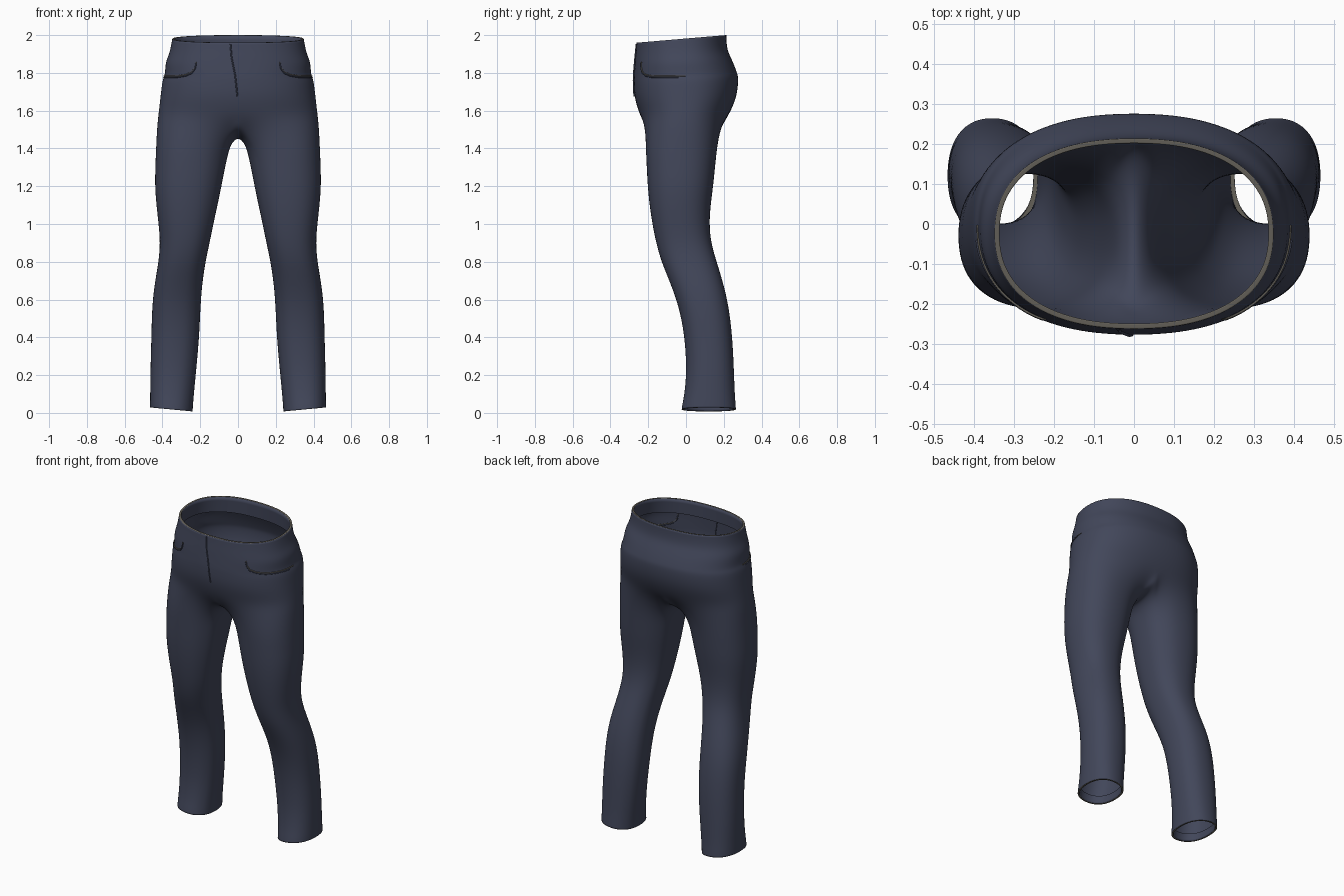
import bpy, bmesh
from math import sin, cos, radians, pi, copysign

if "Cube" in bpy.data.objects:
    bpy.data.objects.remove(bpy.data.objects["Cube"])

def material(name, rgb):
    m = bpy.data.materials.new(name)
    m.diffuse_color = (*rgb, 1)
    m.use_nodes = True
    m.node_tree.nodes["Principled BSDF"].inputs["Base Color"].default_value = m.diffuse_color
    return m

DENIM = material("navy denim", (0.054, 0.062, 0.102))
EDGE = material("grey brown edge", (0.13, 0.12, 0.10))

# Cross-sections from the waist down: z, half width, front y, back y
HIPS = [(1.885, .352, -.252, .208), (1.982, .338, -.250, .203),
        (1.982, .350, -.263, .215), (1.94, .357, -.266, .216),
        (1.90, .367, -.270, .222), (1.86, .384, -.273, .242),
        (1.82, .387, -.276, .260), (1.785, .390, -.278, .273),
        (1.765, .401, -.278, .278), (1.71, .408, -.277, .276),
        (1.65, .415, -.268, .262), (1.58, .423, -.247, .230)]
# Leg sections: z, inner x, outer x, front y, back y
LEGS = [(1.40, .046, .436, -.215, .166), (1.30, .068, .440, -.210, .156),
        (1.20, .087, .442, -.205, .146), (1.10, .108, .434, -.195, .132),
        (1.00, .130, .422, -.180, .125), (.90, .150, .413, -.160, .134),
        (.80, .172, .422, -.132, .164), (.70, .187, .440, -.090, .195),
        (.60, .196, .453, -.052, .220), (.50, .201, .458, -.026, .236),
        (.40, .206, .460, -.010, .246), (.30, .214, .463, -.002, .252),
        (.20, .224, .465, 0, .256), (.10, .234, .466, -.010, .260),
        (.05, .238, .467, -.020, .264), (.018, .240, .467, -.025, .266),
        (.018, .251, .456, -.014, .255), (.065, .250, .455, -.008, .252)]
ARC, INNER, BETA, N = 16, 7, 50, 2.3

def spow(v):
    return 0 if abs(v) < 1e-6 else copysign(abs(v) ** (2 / N), v)

def tilt(z):
    return .085 * min(1, max(0, (z - 1.6) / .38))

def section(z, cx, a, yf, yb, deg):
    t = radians(deg)
    x = cx + a * spow(cos(t))
    y = (yf + yb) / 2 + (yb - yf) / 2 * spow(sin(t))
    return (x, y, z + tilt(z) * y + .1 * (x - .35) * max(0, 1 - z / .3))

def hip_ring(z, a, yf, yb):
    return [section(z, 0, a, yf, yb, -90 + 180 * i / ARC) for i in range(ARC + 1)]

def leg_ring(z, xi, xo, yf, yb):
    cx, a = (xi + xo) / 2, (xo - xi) / 2
    span, gap = 180 + 2 * BETA, 180 - 2 * BETA
    degs = [-90 - BETA + span * i / ARC for i in range(ARC + 1)]
    degs += [90 + BETA + gap * i / (INNER + 1) for i in range(1, INNER + 1)]
    return [section(z, cx, a, yf, yb, d) for d in degs]

# Trousers: right half, mirrored
bm = bmesh.new()
crease = bm.edges.layers.float.new("crease_edge")

def strip(r1, r2, closed, mat=0):
    n = len(r1)
    for i in range(n if closed else n - 1):
        j = (i + 1) % n
        f = bm.faces.new((r1[i], r2[i], r2[j], r1[j]))
        f.material_index = mat
        f.smooth = True

hips = [[bm.verts.new(p) for p in hip_ring(*s)] for s in HIPS]
for k in range(len(hips) - 1):
    strip(hips[k], hips[k + 1], False, 1 if k == 1 else 0)

# Crotch seam dips between back and front centre
last = hips[-1]
zs, _, yf, yb = HIPS[-1]
seam = []
for i in range(1, INNER + 1):
    t = pi * i / (INNER + 1)
    seam.append(bm.verts.new((0, (yf + yb) / 2 + (yb - yf) / 2 * cos(t),
                              zs - .125 * sin(t) ** .9)))
top = last + seam
first = leg_ring(*LEGS[0])
mid = [bm.verts.new((v.co.x + .6 * (p[0] - v.co.x), v.co.y + .48 * (p[1] - v.co.y),
                     v.co.z + .38 * (p[2] - v.co.z))) for v, p in zip(top, first)]
legs = [top, mid] + [[bm.verts.new(p) for p in leg_ring(*s)] for s in LEGS]
for k in range(len(legs) - 1):
    strip(legs[k], legs[k + 1], True, 1 if k == len(legs) - 3 else 0)

# Sharp borders around the waist and hem rims
for e in bm.edges:
    if len({f.material_index for f in e.link_faces}) > 1:
        e[crease] = 1
for v in bm.verts:
    if abs(v.co.x) < 1e-4:
        v.co.x = 0
me = bpy.data.meshes.new("trousers")
bm.to_mesh(me)
bm.free()
me.materials.append(DENIM)
me.materials.append(EDGE)
trousers = bpy.data.objects.new("trousers", me)
bpy.context.collection.objects.link(trousers)
mir = trousers.modifiers.new("mirror", 'MIRROR')
mir.use_clip = True
mir.merge_threshold = .0005
sub = trousers.modifiers.new("smooth", 'SUBSURF')
sub.levels = sub.render_levels = 2

# Raised lines that lie on the front of the hips
def on_front(x, z):
    rows = HIPS[2:]
    for hi, lo in zip(rows, rows[1:]):
        if lo[0] <= z <= hi[0]:
            break
    f = (hi[0] - z) / (hi[0] - lo[0])
    a, yf, yb = [h + f * (l - h) for h, l in zip(hi[1:], lo[1:])]
    c = min(abs(x) / a, 1)
    y = (yf + yb) / 2 - (yb - yf) / 2 * (1 - c ** N) ** (1 / N)
    return (copysign(c * a, x), y, z + tilt(z) * y)

def seam_line(name, pts, radius, mat):
    cu = bpy.data.curves.new(name, 'CURVE')
    cu.dimensions = '3D'
    cu.bevel_depth = radius
    cu.bevel_resolution = 2
    sp = cu.splines.new('POLY')
    fine = [(p[0] + (q[0] - p[0]) * k / 4, p[1] + (q[1] - p[1]) * k / 4)
            for p, q in zip(pts, pts[1:]) for k in range(4)] + [pts[-1]]
    sp.points.add(len(fine) - 1)
    for s, p in zip(sp.points, fine):
        s.co = (*on_front(*p), 1)
    cu.materials.append(mat)
    bpy.context.collection.objects.link(bpy.data.objects.new(name, cu))

POCKET = [(.222, 1.865), (.228, 1.835), (.245, 1.81), (.275, 1.795), (.32, 1.785),
          (.36, 1.782), (.38, 1.78), (.392, 1.778)]
for side, sx in (("left", 1), ("right", -1)):
    seam_line(side + "_pocket_edge", [(x * sx, z) for x, z in POCKET], .004, DENIM)
    seam_line(side + "_pocket_lining", [(x * sx, z + .006) for x, z in POCKET], .003, EDGE)
seam_line("fly_seam", [(-.04, 1.975), (-.034, 1.9), (-.015, 1.8), (-.003, 1.68)], .004, DENIM)
